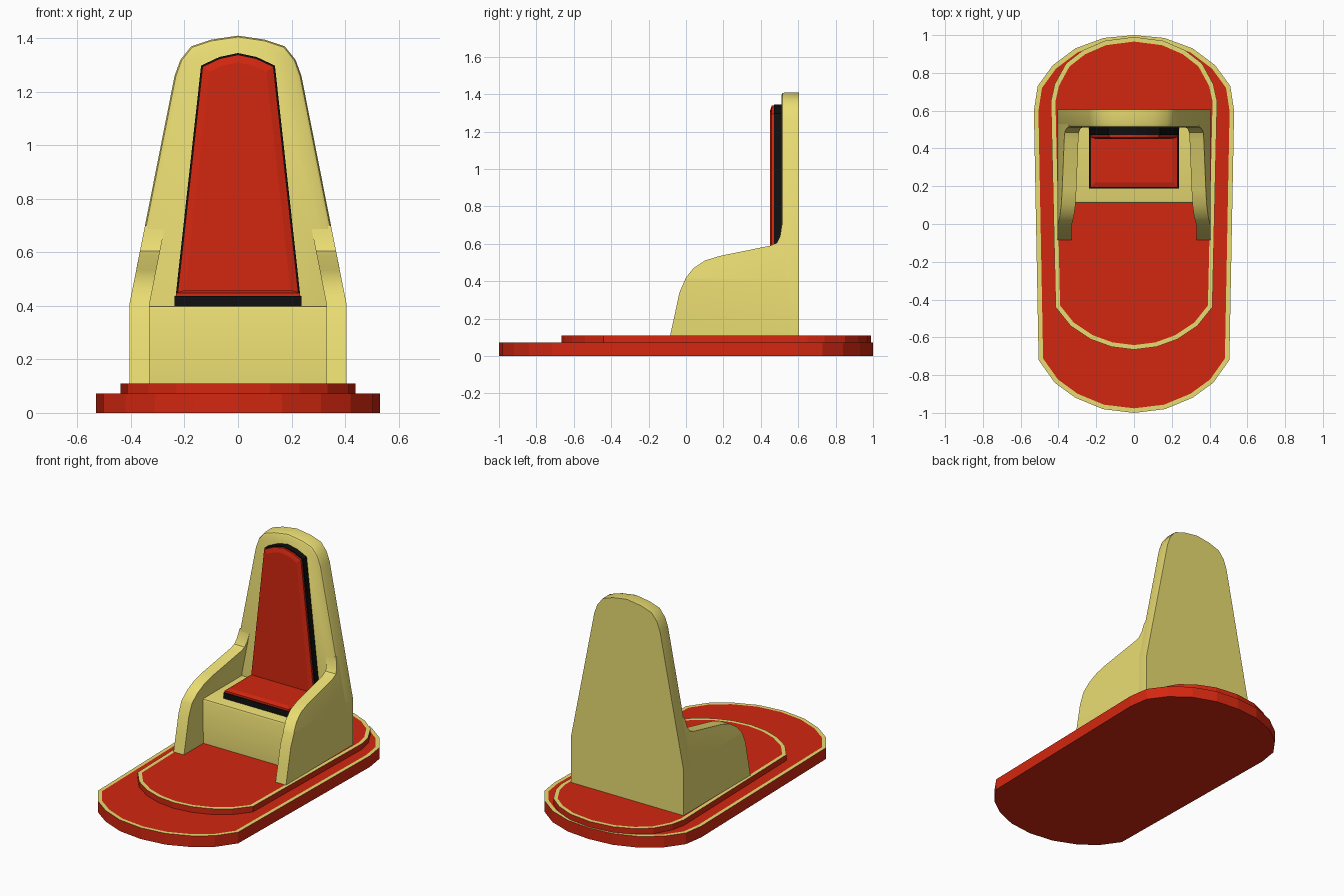
import bpy, bmesh, math
from mathutils import Vector

if "Cube" in bpy.data.objects:
    bpy.data.objects.remove(bpy.data.objects["Cube"])


def material(name, rgb):
    m = bpy.data.materials.new(name)
    m.diffuse_color = (*rgb, 1)
    m.use_nodes = True
    m.node_tree.nodes["Principled BSDF"].inputs["Base Color"].default_value = m.diffuse_color
    return m


RED = material("red", (0.65, 0.02, 0.005))
GOLD = material("gold", (0.82, 0.72, 0.17))
BLACK = material("black", (0.005, 0.005, 0.005))
MATS = [RED, GOLD, BLACK]
R, G, B = 0, 1, 2


def mirrored(right):
    """Close a right-hand half outline whose centre points have x = 0."""
    return right + [(-x, v) for x, v in reversed(right) if x > 1e-6]


def finish(name, bm, smooth=None):
    me = bpy.data.meshes.new(name)
    bm.to_mesh(me)
    bm.free()
    for m in MATS:
        me.materials.append(m)
    if smooth:
        me.shade_smooth()
        me.set_sharp_from_angle(angle=math.radians(smooth))
    ob = bpy.data.objects.new(name, me)
    bpy.context.collection.objects.link(ob)
    return ob


def slab(points, move, mat, steps=()):
    """Extrude an outline, then inset its far face by (thickness, rise, ring material, face material)."""
    bm = bmesh.new()
    face = bm.faces.new([bm.verts.new(p) for p in points])
    ext = bmesh.ops.extrude_face_region(bm, geom=[face], use_keep_orig=True)["geom"]
    bmesh.ops.translate(bm, vec=move, verts=[v for v in ext if isinstance(v, bmesh.types.BMVert)])
    top = next(f for f in ext if isinstance(f, bmesh.types.BMFace))
    bmesh.ops.recalc_face_normals(bm, faces=bm.faces[:])
    for f in bm.faces:
        f.material_index = mat
    for thick, rise, ring, inner in steps:
        bm.normal_update()
        if thick:
            rings = bmesh.ops.inset_individual(bm, faces=[top], thickness=thick, use_even_offset=True)["faces"]
        else:
            old = set(bm.faces)
            new = bmesh.ops.extrude_discrete_faces(bm, faces=[top])["faces"]
            top = new[0]
            rings = [f for f in bm.faces if f not in old and f != top]
        bmesh.ops.translate(bm, vec=Vector(move).normalized() * rise, verts=top.verts[:])
        for f in rings:
            if f != top:
                f.material_index = ring
        top.material_index = inner
    bmesh.ops.recalc_face_normals(bm, faces=bm.faces[:])
    return bm


# Two stepped floor platforms with a gold border on top
lower = mirrored([(0, -1), (.165, -.98), (.31, -.92), (.42, -.84), (.505, -.72),
                  (.53, .6), (.51, .73), (.43, .84), (.31, .93), (.16, .985), (0, 1)])
upper = mirrored([(0, -.665), (.12, -.65), (.23, -.61), (.335, -.54), (.415, -.44),
                  (.44, .65), (.42, .74), (.36, .85), (.27, .92), (.155, .97), (0, .99)])
for name, outline, z0, z1 in (("lower_platform", lower, 0, .073), ("upper_platform", upper, .073, .11)):
    finish(name, slab([(x, y, z0) for x, y in outline], (0, 0, z1 - z0), R, [(.024, 0, G, R)]))

# Tall tapered backrest with a softened front edge
back = mirrored([(.405, .11), (.405, .41), (.237, 1.26), (.215, 1.32), (.175, 1.37), (.1, 1.395), (0, 1.41)])
finish("backrest", slab([(x, .605, z) for x, z in back], (0, -.075, 0), G,
                        [(.005, .014, G, G), (.009, .006, G, G)]), 35)

# Seat block
seat = [(.115, .11), (.11, .385), (.115, .397), (.125, .40), (.54, .40), (.54, .11)]
finish("seat", slab([(-.335, y, z) for y, z in seat], (.67, 0, 0), G), 35)

# Curved armrests, leaning inward above the seat
arm = [(-.085, .11), (-.065, .2), (-.035, .34), (0, .42), (.04, .47), (.1, .51), (.18, .535),
       (.45, .59), (.485, .605), (.503, .64), (.512, .7), (.56, .7), (.56, .11)]
for side, name in ((1, "right_armrest"), (-1, "left_armrest")):
    bm = slab([(.33 * side, y, z) for y, z in arm], (.075 * side, 0, 0), G)
    bmesh.ops.bisect_plane(bm, geom=bm.verts[:] + bm.edges[:] + bm.faces[:],
                           plane_co=(0, 0, .41), plane_no=(0, 0, 1))
    for v in bm.verts:
        v.co.x -= side * .198 * max(0, v.co.z - .41)
    finish(name, bm, 35)

# Red cushions with black borders on the seat and the back
PAD = [(.006, 0, B, R), (0, .012, R, R), (.028, .009, R, R)]
finish("seat_cushion", slab([(-.237, .187, .395), (.237, .187, .395), (.237, .5, .395), (-.237, .5, .395)],
                            (0, 0, .042), B, PAD))
pad = mirrored([(.237, .40), (.138, 1.298), (.07, 1.33), (0, 1.345)])
finish("back_cushion", slab([(x, .515, z) for x, z in pad], (0, -.045, 0), B, PAD))
